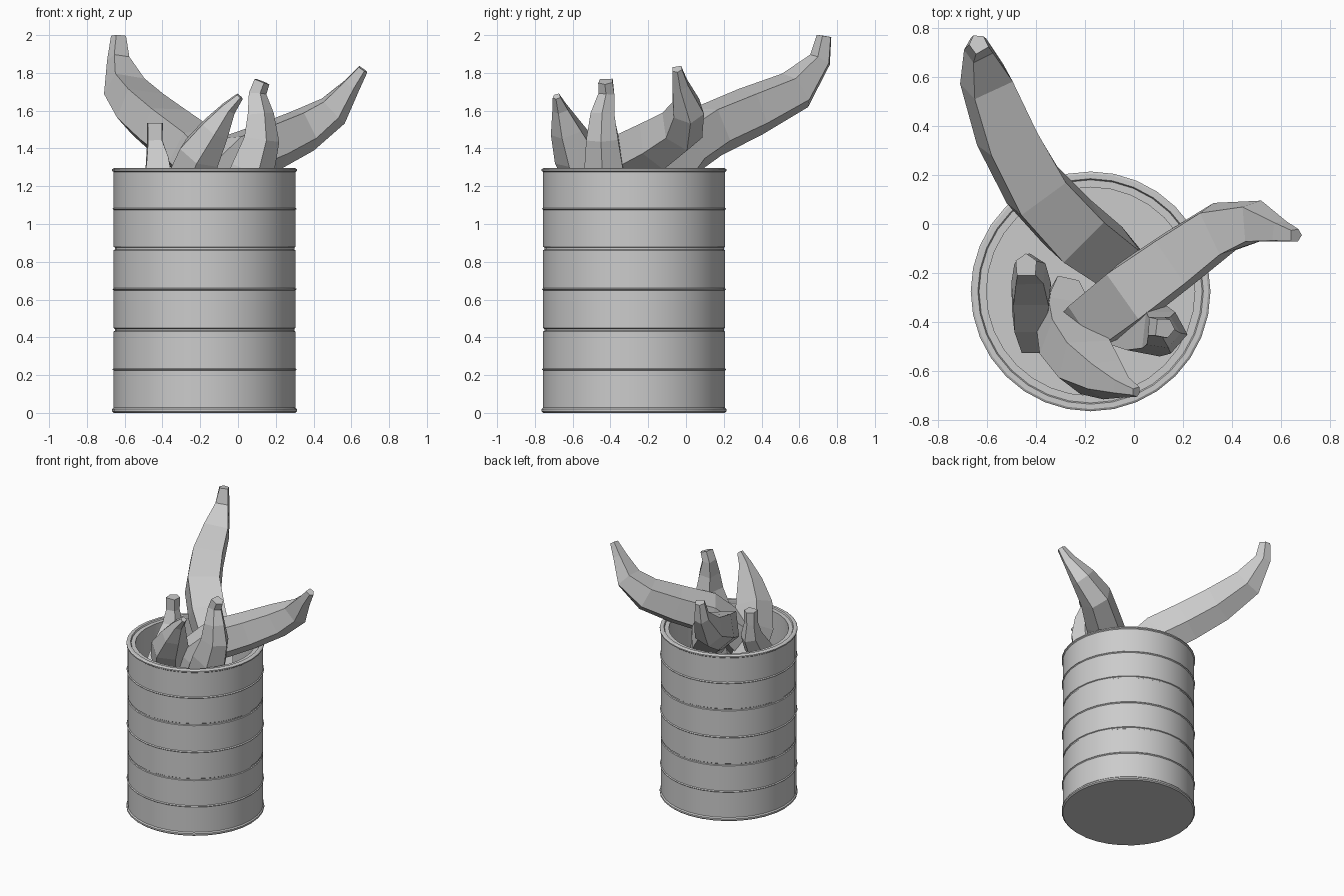
import bpy, bmesh, math
from mathutils import Vector

CX, CY = -0.177, -0.275
SIDES = 32


def finish(bm, name):
    bmesh.ops.recalc_face_normals(bm, faces=bm.faces)
    me = bpy.data.meshes.new(name)
    bm.to_mesh(me)
    bm.free()
    ob = bpy.data.objects.new(name, me)
    bpy.context.collection.objects.link(ob)
    return ob


def skin(bm, rings, cap=True):
    """Join consecutive vertex rings with quads and close both ends."""
    loops = [[bm.verts.new(p) for p in r] for r in rings]
    n = len(loops[0])
    for a, b in zip(loops, loops[1:]):
        for i in range(n):
            j = (i + 1) % n
            bm.faces.new((a[i], a[j], b[j], b[i]))
    if cap:
        bm.faces.new(loops[0])
        bm.faces.new(loops[-1])


# Drum: lathed profile with rolled rims, thin ridges, grooves and an open top
R = 0.481
profile = [(0.480, 0.0), (0.489, 0.008), (0.489, 0.02), (R, 0.028)]
for k, z in enumerate((0.23, 0.44, 0.655, 0.87, 1.08)):
    if k % 2 == 0:
        profile += [(R, z - 0.006), (0.488, z), (R, z + 0.006)]
    else:
        profile += [(R, z - 0.009), (0.475, z - 0.005), (0.475, z + 0.005), (R, z + 0.009)]
profile += [(R, 1.275), (0.489, 1.281), (0.489, 1.29), (0.48, 1.296),
            (0.46, 1.296), (0.455, 1.286), (0.425, 1.286), (0.425, 0.9)]
bm = bmesh.new()
skin(bm, [[(CX + r * math.cos(2 * math.pi * i / SIDES),
            CY + r * math.sin(2 * math.pi * i / SIDES), z) for i in range(SIDES)]
          for r, z in profile])
drum = finish(bm, "drum")
bpy.context.view_layer.objects.active = drum
drum.select_set(True)
bpy.ops.object.shade_smooth_by_angle(angle=math.radians(30))

# Low-poly banana: five-sided section swept along a curved path, flat side facing up
SECTION = [(-0.75, 0.8), (0.75, 0.8), (0.85, -0.4), (0, -1.0), (-0.85, -0.4)]


def banana(name, path, up):
    pts = [Vector(p[:3]) for p in path]
    rings = []
    for i, p in enumerate(pts):
        t = (pts[min(i + 1, len(pts) - 1)] - pts[max(i - 1, 0)]).normalized()
        side = t.cross(Vector(up)).normalized()
        top = side.cross(t).normalized()
        r = path[i][3]
        rings.append([p + side * u * r + top * v * r for u, v in SECTION])
    bm = bmesh.new()
    skin(bm, rings)
    finish(bm, name)


# Each path runs from the stem tip down into the drum: x, y, z, radius
banana("banana_back_left", [
    (-0.635, 0.735, 1.995, 0.04), (-0.637, 0.715, 1.87, 0.06), (-0.605, 0.59, 1.71, 0.115),
    (-0.52, 0.36, 1.60, 0.14), (-0.40, 0.14, 1.50, 0.15), (-0.25, -0.02, 1.39, 0.155),
    (-0.10, -0.13, 1.22, 0.14), (0.0, -0.20, 1.03, 0.10), (0.04, -0.23, 0.92, 0.04)],
    (0.4, -0.5, 1))
banana("banana_right", [
    (0.66, -0.047, 1.82, 0.03), (0.60, -0.03, 1.735, 0.05), (0.50, 0.01, 1.60, 0.095),
    (0.35, -0.02, 1.50, 0.125), (0.18, -0.14, 1.42, 0.14), (0.0, -0.27, 1.35, 0.15),
    (-0.14, -0.38, 1.22, 0.14), (-0.24, -0.45, 1.03, 0.10), (-0.28, -0.47, 0.92, 0.05)],
    (-0.3, -0.15, 1))
banana("banana_front_right", [
    (0.125, -0.425, 1.755, 0.045), (0.10, -0.42, 1.69, 0.05), (0.115, -0.44, 1.58, 0.075),
    (0.12, -0.44, 1.45, 0.10), (0.07, -0.43, 1.28, 0.125), (-0.03, -0.42, 1.10, 0.10),
    (-0.09, -0.41, 0.94, 0.05)],
    (-1, 0.1, 0.4))
banana("banana_front", [
    (0.01, -0.685, 1.675, 0.022), (-0.05, -0.665, 1.61, 0.045), (-0.12, -0.63, 1.50, 0.09),
    (-0.20, -0.575, 1.37, 0.13), (-0.26, -0.49, 1.22, 0.14), (-0.29, -0.38, 1.08, 0.12),
    (-0.28, -0.25, 0.97, 0.06)],
    (0.3, 0.8, 0.7))
banana("banana_left", [
    (-0.44, -0.17, 1.535, 0.05), (-0.44, -0.17, 1.44, 0.048), (-0.425, -0.19, 1.33, 0.075),
    (-0.42, -0.27, 1.20, 0.095), (-0.42, -0.39, 1.07, 0.09), (-0.42, -0.50, 0.97, 0.05)],
    (0, -1, 0.3))
